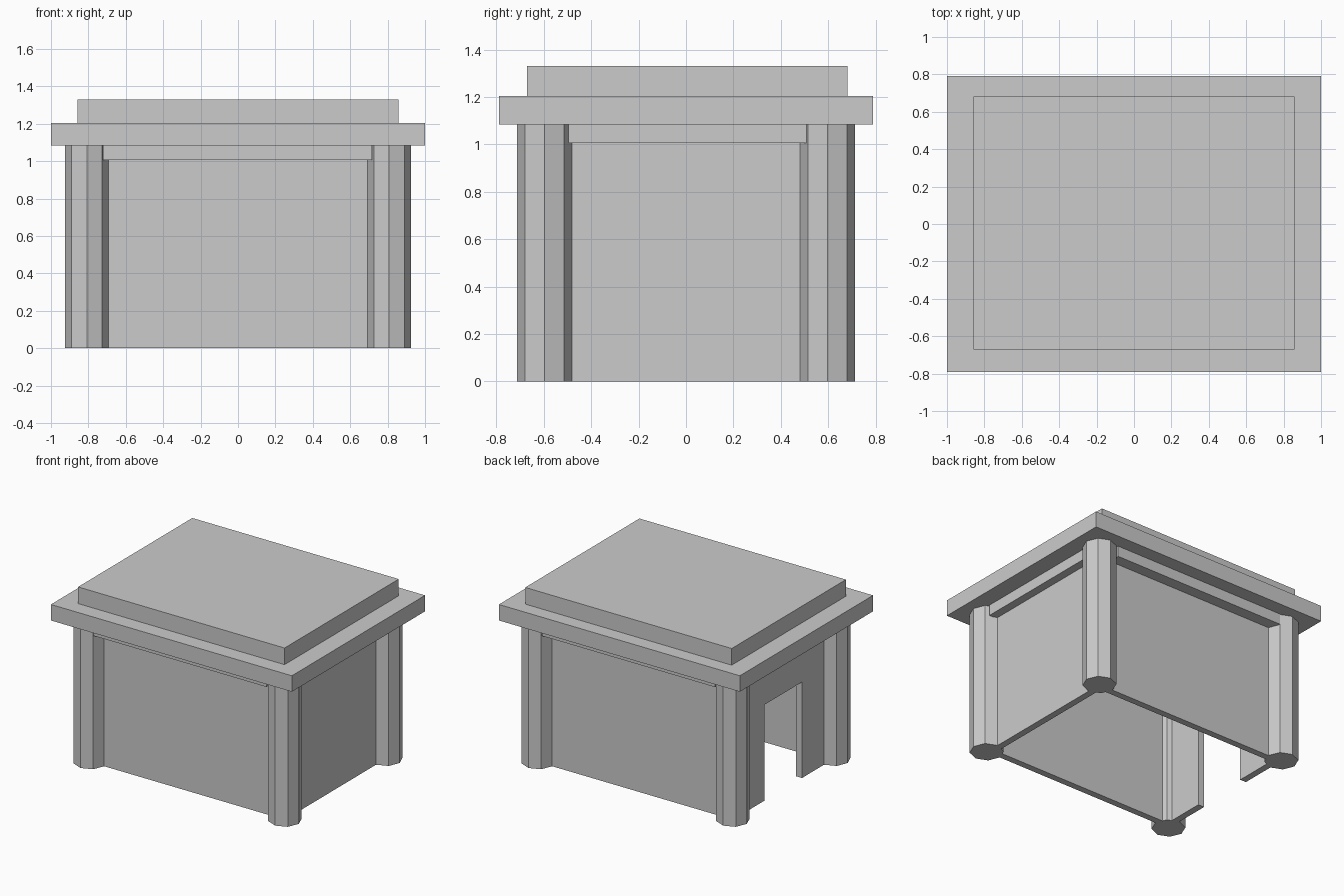
import bpy, bmesh
from mathutils import Vector

if "Cube" in bpy.data.objects:
    bpy.data.objects.remove(bpy.data.objects["Cube"])

H = 1.085            # height of columns and walls
CX, CY = 0.808, 0.598  # column centres
T = 0.05             # wall thickness


def finish(name, bm):
    bmesh.ops.recalc_face_normals(bm, faces=bm.faces)
    mesh = bpy.data.meshes.new(name)
    bm.to_mesh(mesh)
    bm.free()
    obj = bpy.data.objects.new(name, mesh)
    bpy.context.collection.objects.link(obj)
    return obj


def box(name, x, y, z):
    bm = bmesh.new()
    bmesh.ops.create_cube(bm, size=1)
    for v in bm.verts:
        v.co = [(a + b) / 2 + c * (b - a) for (a, b), c in zip((x, y, z), v.co)]
    return finish(name, bm)


def extrude_profile(name, points, depth):
    bm = bmesh.new()
    face = bm.faces.new([bm.verts.new(p) for p in points])
    out = bmesh.ops.extrude_face_region(bm, geom=[face])["geom"]
    verts = [g for g in out if isinstance(g, bmesh.types.BMVert)]
    bmesh.ops.translate(bm, verts=verts, vec=Vector(depth))
    return finish(name, bm)


# Two-step flat roof
box("roof_slab", (-1, 1), (-0.79, 0.79), (H, 1.205))
box("roof_top", (-0.857, 0.857), (-0.672, 0.682), (1.205, 1.33))

# Octagonal corner columns
for sx, side in ((-1, "left"), (1, "right")):
    for sy, end in ((-1, "front"), (1, "back")):
        bpy.ops.mesh.primitive_cylinder_add(
            vertices=8, radius=0.116, depth=H, location=(sx * CX, sy * CY, H / 2))
        bpy.context.object.name = f"{end}_{side}_column"

# Plain walls
box("front_wall", (-CX, CX), (-CY, -CY + T), (0, H))
box("back_wall", (-CX, CX), (CY - T, CY), (0, H))
box("right_wall", (CX - T, CX), (-CY, CY), (0, H))

# Left wall with doorway
D, DZ = 0.222, 0.72
outline = [(-CY, 0), (-D, 0), (-D, DZ), (D, DZ), (D, 0), (CY, 0), (CY, H), (-CY, H)]
extrude_profile("left_wall_with_doorway", [(-CX, y, z) for y, z in outline], (T, 0, 0))

# Lintel beams under the roof
BZ = (1.005, H)
box("front_beam", (-0.722, 0.716), (-0.685, -CY + T), BZ)
box("back_beam", (-0.722, 0.716), (CY - T, 0.685), BZ)
box("right_beam", (CX - T, 0.87), (-0.495, 0.509), BZ)
box("left_beam", (-0.87, -CX + T), (-0.495, 0.509), BZ)
